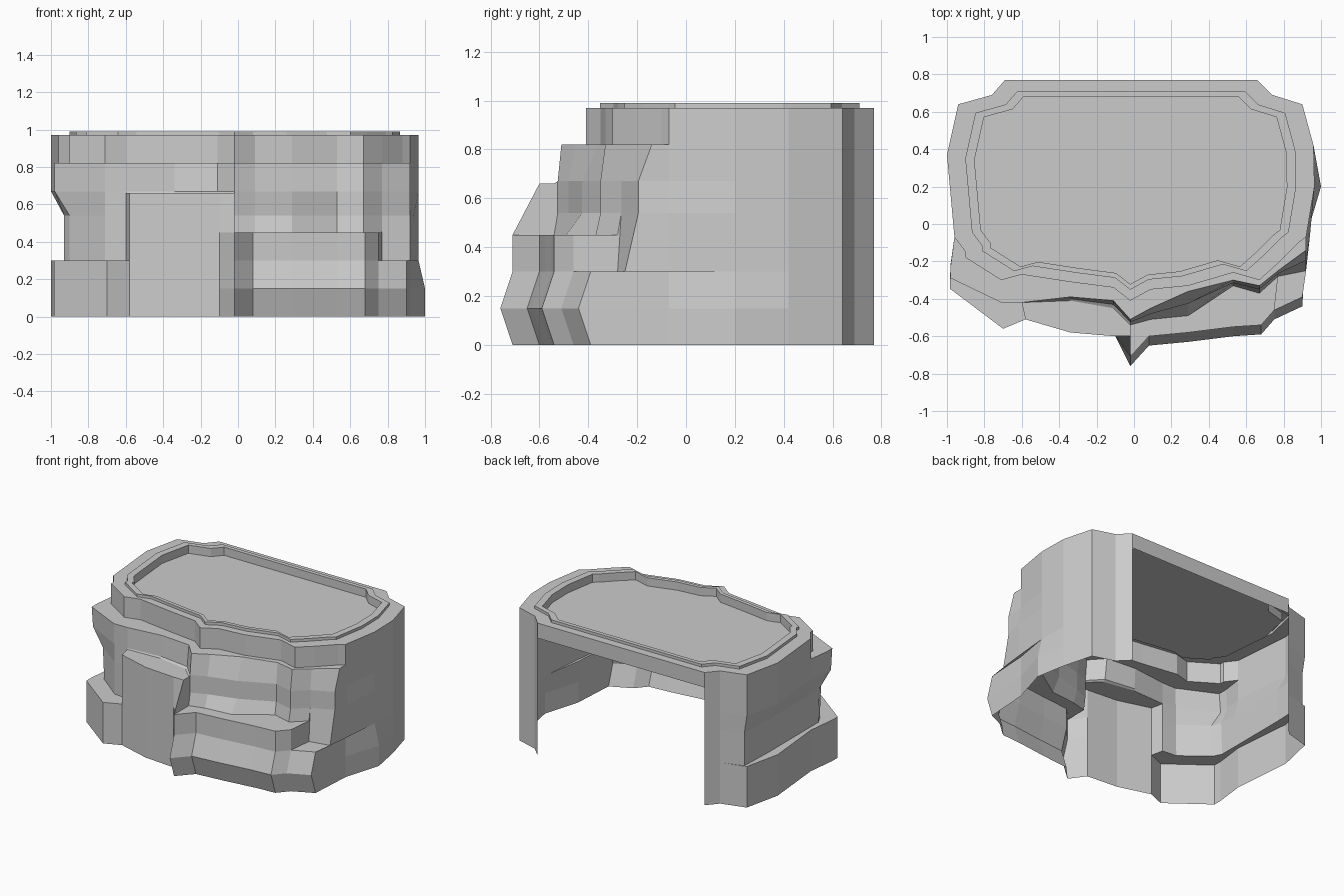
import bpy, bmesh

if "Cube" in bpy.data.objects:
    bpy.data.objects.remove(bpy.data.objects["Cube"])

CAP_Z = 0.97


def make_object(name, build):
    bm = bmesh.new()
    build(bm)
    bmesh.ops.remove_doubles(bm, verts=bm.verts, dist=0.0005)
    bmesh.ops.recalc_face_normals(bm, faces=bm.faces)
    mesh = bpy.data.meshes.new(name)
    bm.to_mesh(mesh)
    bm.free()
    obj = bpy.data.objects.new(name, mesh)
    bpy.context.collection.objects.link(obj)
    return obj


def skin(bm, rows, closed=False):
    """Join equally long rows of points with quads."""
    rows = [[bm.verts.new(p) for p in row] for row in rows]
    for a, b in zip(rows, rows[1:]):
        n = len(a)
        for i in range(n if closed else n - 1):
            j = (i + 1) % n
            bm.faces.new((a[i], a[j], b[j], b[i]))
    return rows


# Rock face columns, left to right:
# x at base, y at base, ledge height, x of wall, y of wall foot, y of wall top, y of cap
ROCK = [
    (-0.985, -0.28, 0.30, -0.93, -0.20, -0.22, -0.15),
    (-0.985, -0.345, 0.30, -0.90, -0.26, -0.29, -0.18),
    (-0.70, -0.56, 0.30, -0.71, -0.41, -0.42, -0.30),
    (-0.58, -0.51, 0.66, -0.60, -0.42, -0.42, -0.27),
    (-0.34, -0.58, 0.66, -0.34, -0.41, -0.39, -0.31),
    (-0.10, -0.60, 0.66, -0.11, -0.45, -0.41, -0.34),
    (-0.02, -0.71, 0.45, -0.02, -0.54, -0.51, -0.41),
    (0.08, -0.60, 0.45, 0.09, -0.51, -0.45, -0.35),
    (0.29, -0.58, 0.45, 0.29, -0.49, -0.36, -0.33),
    (0.53, -0.55, 0.45, 0.53, -0.33, -0.30, -0.26),
    (0.68, -0.54, 0.45, 0.67, -0.37, -0.33, -0.30),
    (0.75, -0.46, 0.30, 0.77, -0.28, -0.25, -0.21),
    (0.90, -0.39, 0.30, 0.92, -0.25, -0.14, -0.10),
]


def rock_column(x, y, ledge, wx, foot, top, cap):
    bulge = 0.05 if x > -0.05 else 0
    lip = max(y, -0.60) if ledge > 0.6 else y
    left = x < -0.9
    pinch = (foot + top) / 2
    flare = -0.98 if left else wx          # upper left corner juts out
    cx = -0.90 if left else min(wx, 0.88)
    return [(x, y, 0), (x, y - bulge, 0.15), (x, y, 0.30),
            (x, y, min(ledge, 0.45)), (x, lip, ledge), (wx, foot, ledge),
            (wx, foot if ledge > 0.5 else pinch, max(0.54, ledge)),
            (flare, pinch, max(0.67, ledge)),
            (flare, top, 0.82), (cx, cap, 0.82), (cx, cap, CAP_Z)]


def side_column(x, y, pinch=0.0, flare=0.0):
    s = 1 if x > 0 else -1
    spec = [(0, flare), (0.15, flare), (0.30, 0), (0.30, -pinch), (0.30, -pinch),
            (0.30, -pinch), (0.54, -pinch), (0.67, 0), (0.82, 0), (0.82, 0), (CAP_Z, 0)]
    return [(x + s * d, y, z) for z, d in spec]


columns = [side_column(-0.69, 0.77), side_column(-0.76, 0.69),
           side_column(-0.94, 0.64, 0.02), side_column(-1.0, 0.37, 0.07),
           side_column(-0.96, -0.07, 0.03)]
# Where the ledge height changes, repeat the column to get an upright step
for i, c in enumerate(ROCK):
    if i and ROCK[i - 1][2] != c[2]:
        columns.append(rock_column(*c[:2], ROCK[i - 1][2], *c[3:]))
    columns.append(rock_column(*c))
columns += [side_column(0.92, -0.07, -0.02), side_column(0.965, 0.20, 0, 0.035),
            side_column(0.96, 0.42), side_column(0.90, 0.64),
            side_column(0.74, 0.69), side_column(0.66, 0.77)]


def clean_faces(bm):
    bmesh.ops.remove_doubles(bm, verts=bm.verts, dist=0.0005)
    bmesh.ops.dissolve_degenerate(bm, edges=bm.edges, dist=0.0005)


# Open-backed rocky wall with the strip under the rear edge of the top
def build_wall(bm):
    skin(bm, columns)
    skin(bm, [[(x, 0.77, z) for x in (-0.69, 0.66)] for z in (0.86, CAP_Z)])
    clean_faces(bm)


make_object("rock_wall", build_wall)

# Top plate: border, raised lip and sunken floor, all following the cap outline
outline = []
for col in columns:
    p = col[-1][:2]
    if p not in outline:
        outline.append(p)


def build_top(bm):
    cx, cy = -0.02, 0.18
    rings = [[(cx + (x - cx) * s, cy + (y - cy) * s, z) for x, y in outline]
             for s, z in ((1, CAP_Z), (0.9, CAP_Z), (0.9, 0.99), (0.85, 0.99), (0.85, 0.93))]
    rows = skin(bm, rings, closed=True)
    bm.faces.new(rows[-1])


make_object("top_plate", build_top)
